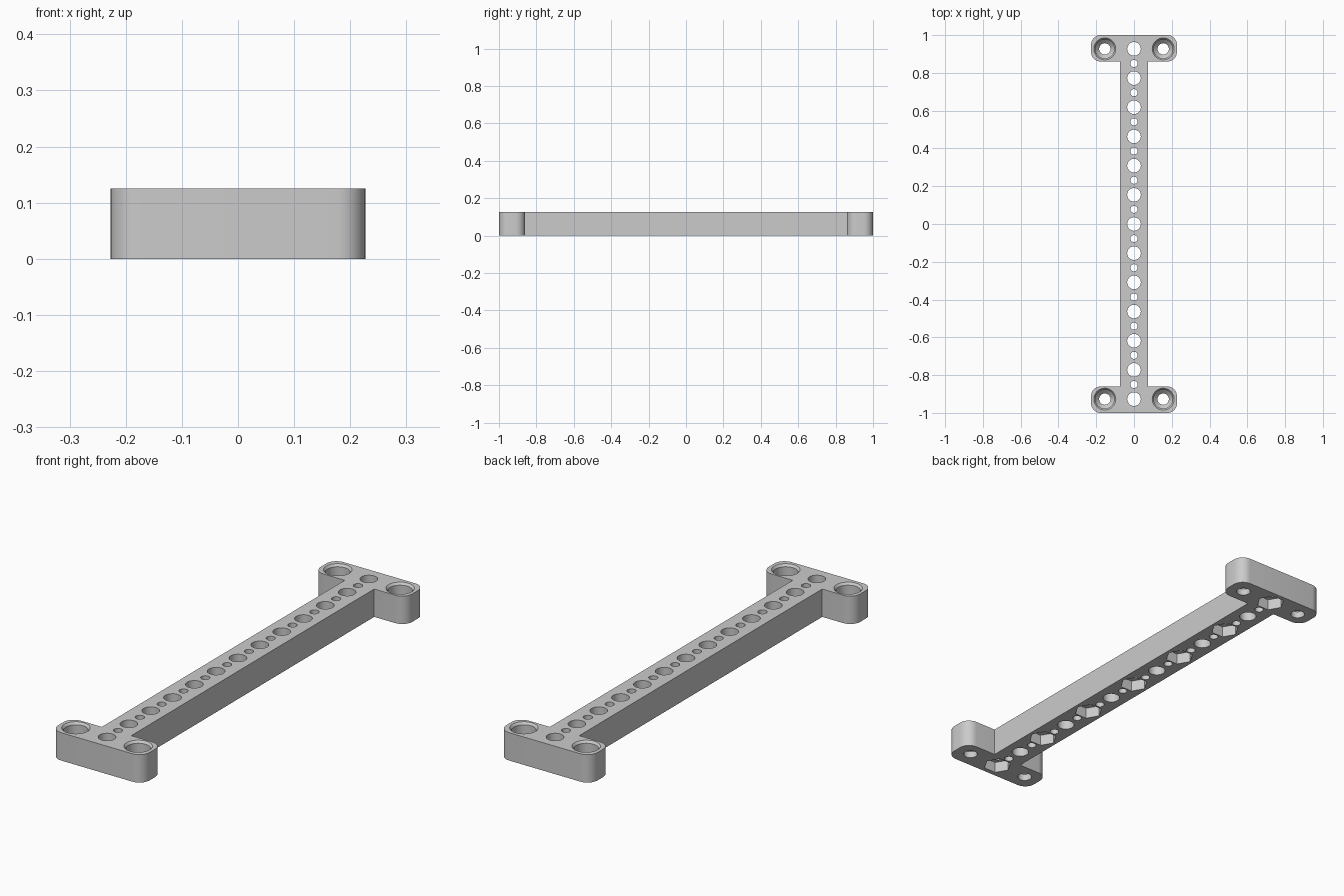
import bpy, bmesh
from math import cos, sin, pi, radians

HEIGHT = 0.125
PITCH = 0.1545
BAR_X, END_X, END_Y, FILLET = 0.073, 0.227, 0.86, 0.05

cube = bpy.data.objects.get("Cube")
if cube:
    bpy.data.objects.remove(cube, do_unlink=True)

grey = bpy.data.materials.new("light grey")
grey.use_nodes = True
grey.diffuse_color = (0.6, 0.6, 0.6, 1)
grey.node_tree.nodes["Principled BSDF"].inputs["Base Color"].default_value = (0.6, 0.6, 0.6, 1)


def make_object(name, bm):
    bmesh.ops.recalc_face_normals(bm, faces=bm.faces)
    mesh = bpy.data.meshes.new(name)
    bm.to_mesh(mesh)
    bm.free()
    mesh.materials.append(grey)
    obj = bpy.data.objects.new(name, mesh)
    bpy.context.collection.objects.link(obj)
    return obj


def add_turned(bm, x, y, profile, sides):
    """Closed solid of stacked rings, from (radius, z) pairs."""
    rings = [[bm.verts.new((x + r * cos(2 * pi * i / sides), y + r * sin(2 * pi * i / sides), z))
              for i in range(sides)] for r, z in profile]
    for low, high in zip(rings, rings[1:]):
        for i in range(sides):
            j = (i + 1) % sides
            bm.faces.new((low[i], low[j], high[j], high[i]))
    bm.faces.new(rings[0][::-1])
    bm.faces.new(rings[-1])


def arc(cx, cy, start, steps=10):
    return [(cx + FILLET * cos(start + pi / 2 * i / steps),
             cy + FILLET * sin(start + pi / 2 * i / steps)) for i in range(steps + 1)]


# I-shaped body: one quarter outline, mirrored round
quarter = [(BAR_X, END_Y)]
quarter += arc(END_X - FILLET, END_Y + FILLET, -pi / 2)
quarter += arc(END_X - FILLET, 1 - FILLET, 0)
upper = quarter + [(-x, y) for x, y in reversed(quarter)]
outline = upper + [(-x, -y) for x, y in upper]
bm = bmesh.new()
base = bm.faces.new([bm.verts.new((x, y, 0)) for x, y in outline])
top = bmesh.ops.extrude_face_region(bm, geom=[base])
bmesh.ops.translate(bm, vec=(0, 0, HEIGHT),
                    verts=[v for v in top["geom"] if isinstance(v, bmesh.types.BMVert)])
body = make_object("mounting_bar", bm)

# Round through holes and recessed screw holes
holes = bmesh.new()
for i in range(-6, 7):
    add_turned(holes, 0, i * PITCH, [(0.036, -0.02), (0.036, HEIGHT + 0.02)], 40)
for i in range(-6, 6):
    add_turned(holes, 0, (i + 0.5) * PITCH, [(0.019, -0.02), (0.019, HEIGHT + 0.02)], 28)
screw = [(0.03, -0.02), (0.03, 0.03), (0.05, 0.05), (0.05, 0.115), (0.058, HEIGHT), (0.058, HEIGHT + 0.02)]
for sx in (-1, 1):
    for sy in (-1, 1):
        add_turned(holes, sx * PITCH, sy * 6 * PITCH, screw, 48)

# Hexagonal nut pockets under every second large hole
pockets = bmesh.new()
for i in range(-6, 7, 2):
    add_turned(pockets, 0, i * PITCH, [(0.06, -0.02), (0.06, 0.05)], 6)

cutters = [make_object("hole_cutter", holes), make_object("nut_pocket_cutter", pockets)]
for cutter in cutters:
    cutter.hide_render = True
    cut = body.modifiers.new(cutter.name, 'BOOLEAN')
    cut.operation = 'DIFFERENCE'
    cut.solver = 'EXACT'
    cut.object = cutter

# Apply the cuts, then drop the cutters
bpy.context.view_layer.update()
for obj in bpy.context.selected_objects:
    obj.select_set(False)
body.select_set(True)
bpy.context.view_layer.objects.active = body
for cutter in cutters:
    bpy.ops.object.modifier_apply(modifier=cutter.name)
    bpy.data.objects.remove(cutter, do_unlink=True)
bpy.ops.object.shade_smooth_by_angle(angle=radians(25))
